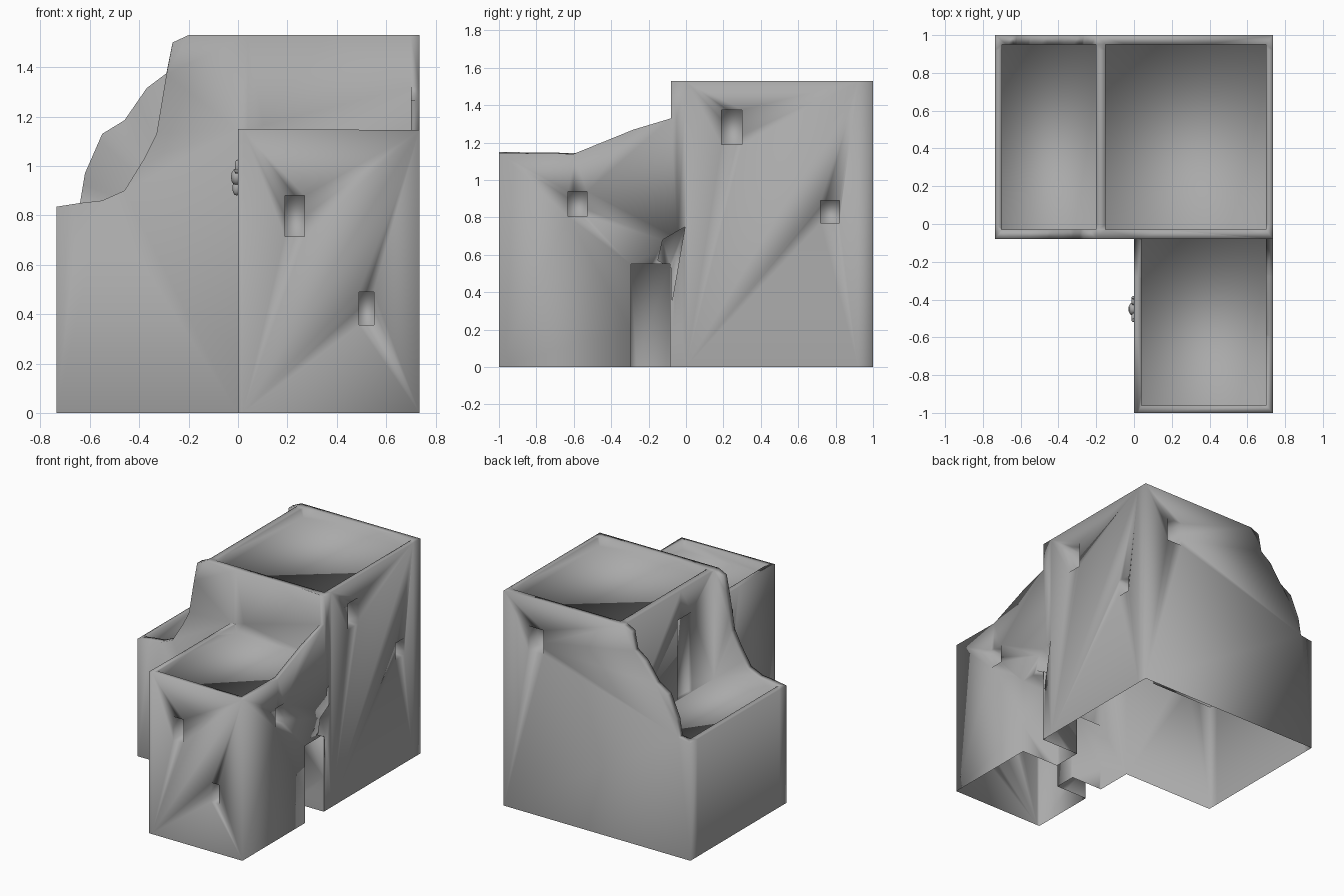
import bpy, bmesh

if "Cube" in bpy.data.objects:
    bpy.data.objects.remove(bpy.data.objects["Cube"])

W = 0.735   # half width of the house


def loft(name, *rings):
    """Closed solid through matching outlines."""
    bm = bmesh.new()
    vs = [[bm.verts.new(p) for p in r] for r in rings]
    n = len(rings[0])
    bm.faces.new(vs[0])
    bm.faces.new(vs[-1][::-1])
    for a, b in zip(vs, vs[1:]):
        for i in range(n):
            j = (i + 1) % n
            bm.faces.new((a[i], b[i], b[j], a[j]))
    bmesh.ops.triangulate(bm, faces=[f for f in bm.faces if len(f.verts) == 4])
    bmesh.ops.recalc_face_normals(bm, faces=bm.faces)
    me = bpy.data.meshes.new(name)
    bm.to_mesh(me)
    bm.free()
    ob = bpy.data.objects.new(name, me)
    bpy.context.collection.objects.link(ob)
    return ob


def box(name, x, y, z):
    ring = [(x[0], y[0]), (x[1], y[0]), (x[1], y[1]), (x[0], y[1])]
    return loft(name, *[[(p, q, h) for p, q in ring] for h in z])


def boolean(target, other, op='DIFFERENCE'):
    bpy.context.view_layer.objects.active = target
    m = target.modifiers.new(op, 'BOOLEAN')
    m.operation, m.object, m.solver = op, other, 'EXACT'
    bpy.ops.object.modifier_apply(modifier=m.name)
    bpy.data.objects.remove(other)


# main block: worn parapet outlines of the front and back walls (x, z)
top = [(-.265, 1.5), (-.2, 1.53), (W, 1.53), (W, 0)]
front = [(-W, 0), (-W, .835), (-.64, .85), (-.55, .86), (-.46, .9), (-.38, 1.03),
         (-.33, 1.13), (-.29, 1.37)] + top
back = [(-W, 0), (-W, .835), (-.64, .85), (-.62, .97), (-.55, 1.13), (-.46, 1.185),
        (-.37, 1.315), (-.29, 1.375)] + top
house = loft("adobe_house", *[[(x, y, z) for x, z in prof] for prof, y in
                              ((front, -.08), (front, 0), (back, .92), (back, 1))])

# front wing: flat left parapet, right parapet climbing to the main block (y, z)
left = [(-1, 0), (-1, 1.15), (-.6, 1.145), (-.28, 1.145), (-.08, 1.145), (-.05, 1.145), (-.05, 0)]
right = [(-1, 0), (-1, 1.145), (-.6, 1.14), (-.28, 1.27), (-.08, 1.33), (-.05, 1.33), (-.05, 0)]
wing = loft("wing", [(0, y, z) for y, z in left], [(.02, y, z) for y, z in left],
            [(W, y, z) for y, z in right])
boolean(house, wing, 'UNION')

# sunken roofs, doors and windows
D = .1
cuts = [
    ((-.70, -.2), (-.03, .95), (.76, 2)),            # terrace
    ((-.15, .70), (-.03, .95), (1.46, 2)),           # upper roof
    ((.04, .70), (-.96, -.08), (1.08, 2)),           # wing roof
    ((-.3, -.175), (.22, .38), (.765, 1.33)),        # terrace door
    ((W - .3, 1), (-.295, -.085), (-.1, .55)),       # side door
    ((-.2, .25), (-.51, -.35), (-.1, .5)),           # courtyard door
    ((.19, .27), (-1.1, -1 + D), (.715, .88)),       # front windows
    ((.49, .55), (-1.1, -1 + D), (.355, .49)),
    ((W - D, 1), (-.63, -.53), (.805, .94)),         # side windows
    ((W - D, 1), (.19, .30), (1.19, 1.375)),
    ((W - D, 1), (.72, .82), (.77, .89)),
    ((.42, .54), (1 - D, 1.1), (1.16, 1.33)),        # back window
]
for c in cuts:
    boolean(house, box("cut", *c))

# slanted niche beside the side door
niche = [(-.15, .57), (-.125, .68), (-.005, .75), (-.075, .35), (-.075, .53)]
boolean(house, loft("cut", [(W - .12, y, z) for y, z in niche], [(1, y, z) for y, z in niche]))

# open underside
bm = bmesh.new()
bm.from_mesh(house.data)
bmesh.ops.delete(bm, geom=[f for f in bm.faces if all(v.co.z < .001 for v in f.verts)],
                 context='FACES')
bmesh.ops.remove_doubles(bm, verts=bm.verts, dist=.0005)
bmesh.ops.triangulate(bm, faces=bm.faces)
bm.to_mesh(house.data)
bm.free()


# carved wall ornament above the courtyard door
def blob(name, loc, size):
    bpy.ops.mesh.primitive_uv_sphere_add(segments=10, ring_count=6, location=loc)
    ob = bpy.context.object
    ob.name = name
    ob.scale = size
    bpy.ops.object.transform_apply(location=False, rotation=False, scale=True)


blob("ornament_head", (-.006, -.45, .955), (.024, .035, .035))
blob("ornament_base", (-.006, -.45, .91), (.018, .02, .03))
for s in (-1, 1):
    blob("ornament_arm", (-.004, -.45 + s * .045, .98), (.011, .025, .011))
    blob("ornament_tip", (-.004, -.45 + s * .06, 1.0), (.009, .009, .026))

# dark plaster, smooth shaded with soft corners
plaster = bpy.data.materials.new("plaster")
plaster.diffuse_color = (.4, .4, .4, 1)
plaster.use_nodes = True
plaster.node_tree.nodes["Principled BSDF"].inputs["Base Color"].default_value = plaster.diffuse_color
for ob in bpy.context.collection.objects:
    ob.data.materials.clear()
    ob.data.materials.append(plaster)
    ob.data.polygons.foreach_set("material_index", [0] * len(ob.data.polygons))
    ob.data.polygons.foreach_set("use_smooth", [True] * len(ob.data.polygons))
    ob.data.update()
